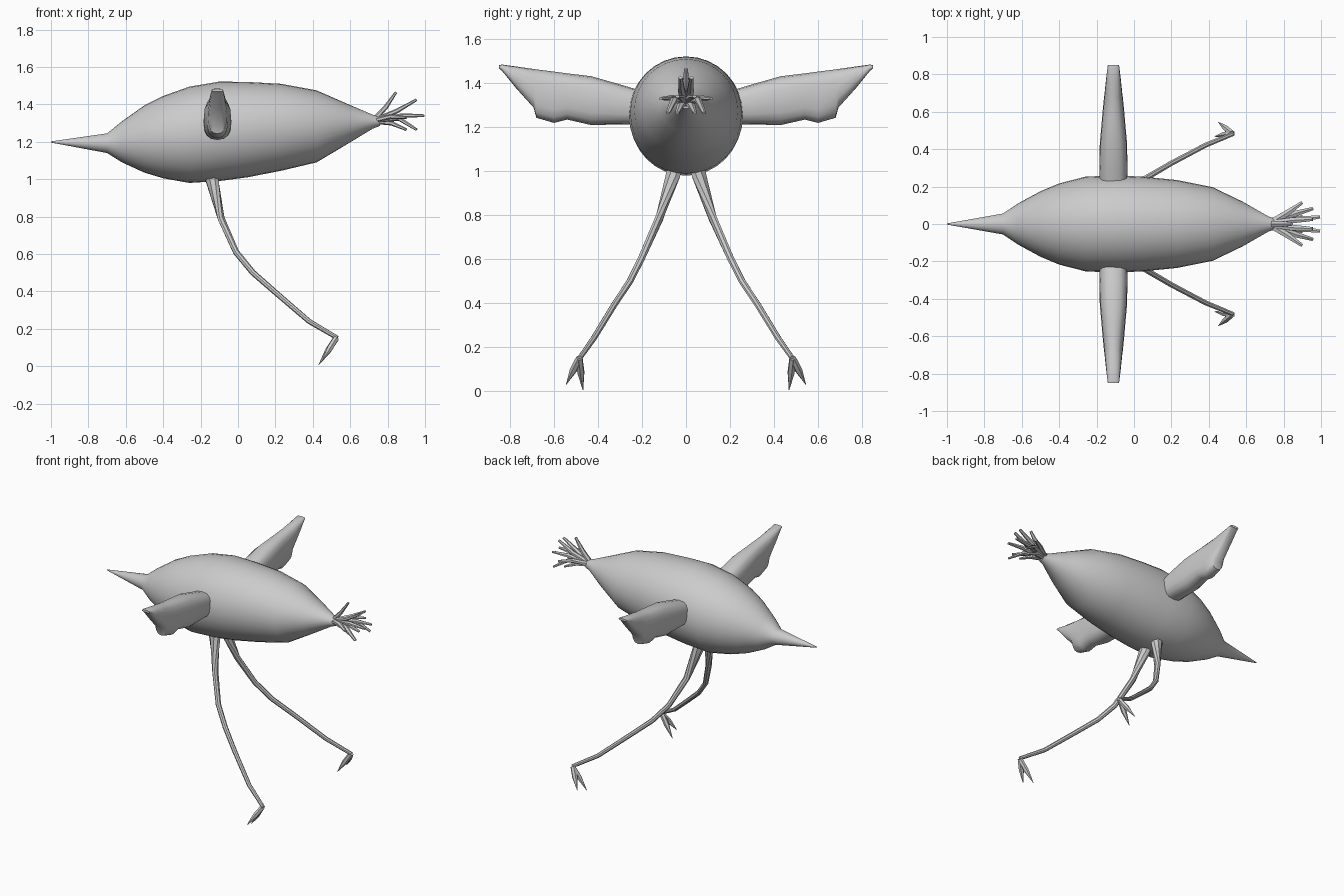
import bpy, bmesh, math
from mathutils import Vector

if "Cube" in bpy.data.objects:
    bpy.data.objects.remove(bpy.data.objects["Cube"])

grey = bpy.data.materials.new("clay_grey")
grey.diffuse_color = (0.6, 0.6, 0.6, 1)
grey.use_nodes = True
grey.node_tree.nodes["Principled BSDF"].inputs["Base Color"].default_value = grey.diffuse_color


def loft(name, sections, angle=40):
    """Skin a chain of equal-length rings and cap both ends."""
    bm = bmesh.new()
    rings = [[bm.verts.new(p) for p in s] for s in sections]
    n = len(rings[0])
    for a, b in zip(rings, rings[1:]):
        for i in range(n):
            j = (i + 1) % n
            bm.faces.new((a[i], a[j], b[j], b[i]))
    bm.faces.new(rings[0][::-1])
    bm.faces.new(rings[-1])
    bmesh.ops.recalc_face_normals(bm, faces=bm.faces)
    mesh = bpy.data.meshes.new(name)
    bm.to_mesh(mesh)
    bm.free()
    obj = bpy.data.objects.new(name, mesh)
    bpy.context.collection.objects.link(obj)
    mesh.materials.append(grey)
    bpy.ops.object.select_all(action='DESELECT')
    obj.select_set(True)
    bpy.context.view_layer.objects.active = obj
    bpy.ops.object.shade_smooth_by_angle(angle=math.radians(angle))
    return obj


def tube(name, path, radii, sides=8, flat=1.0):
    """Tapered tube along a path; flat squashes it across its upright axis."""
    pts = [Vector(p) for p in path]
    sections = []
    for i, p in enumerate(pts):
        d = (pts[min(i + 1, len(pts) - 1)] - pts[max(i - 1, 0)]).normalized()
        u = d.cross(Vector((0, 0, 1) if abs(d.z) < 0.9 else (1, 0, 0))).normalized()
        v = d.cross(u)
        ring = []
        for k in range(sides):
            t = math.tau * (k + 0.5) / sides
            ring.append(p + radii[i] * (u * math.cos(t) + v * flat * math.sin(t)))
        sections.append(ring)
    return loft(name, sections)


# Body with pointed beak: x, bottom z, top z, half width
body = [(-1, 1.196, 1.202, .003), (-.7, 1.14, 1.245, .056), (-.62, 1.09, 1.31, .11),
        (-.5, 1.035, 1.395, .175), (-.4, 1.005, 1.445, .217), (-.26, .98, 1.495, .253),
        (-.1, .99, 1.522, .26), (.05, 1.01, 1.52, .253), (.23, 1.045, 1.51, .235),
        (.42, 1.09, 1.475, .197), (.58, 1.185, 1.405, .12), (.72, 1.27, 1.345, .04),
        (.76, 1.285, 1.335, .028)]
loft("body", [[(x, hw * math.cos(math.tau * k / 32),
                (lo + hi) / 2 + (hi - lo) / 2 * math.sin(math.tau * k / 32))
               for k in range(32)] for x, lo, hi, hw in body])

# Wing stations: y, bottom z, top z, half depth
wing = [(.2, 1.215, 1.365, .073), (.3, 1.213, 1.395, .075), (.43, 1.21, 1.432, .073),
        (.54, 1.235, 1.445, .063), (.6, 1.22, 1.453, .058), (.68, 1.243, 1.463, .05),
        (.693, 1.29, 1.465, .048), (.77, 1.375, 1.476, .04), (.835, 1.455, 1.485, .032),
        (.85, 1.468, 1.483, .03)]


def wing_ring(y, lo, hi, hd, side):
    ring = []
    for k in range(16):
        c, s = math.cos(math.tau * k / 16), math.sin(math.tau * k / 16)
        px = math.copysign(abs(c) ** .75, c)
        pz = math.copysign(abs(s) ** .75, s)
        ring.append((-.11 + hd * px, side * y, (lo + hi) / 2 + (hi - lo) / 2 * pz))
    return ring


for side, label in ((1, "left"), (-1, "right")):
    loft(label + "_wing", [wing_ring(*w, side) for w in wing])

    # Long trailing leg
    leg = [(-.15, .045, 1.06), (-.135, .06, .98), (-.09, .12, .79), (-.01, .2, .61),
           (.08, .255, .5), (.2, .325, .395), (.38, .42, .24), (.53, .482, .152)]
    tube(label + "_leg", [(x, side * y, z) for x, y, z in leg],
         [.045, .035, .02, .017, .016, .015, .014, .012])

    # Two claws
    for i, tip in enumerate([(.43, .468, .005), (.45, .545, .03)]):
        base = (.525, .485, .15)
        mid = [b * .55 + t * .45 for b, t in zip(base, tip)]
        tube(f"{label}_claw_{i + 1}", [(x, side * y, z) for x, y, z in (base, mid, tip)],
             [.016, .017, .001], 6)

# Tail feathers: middle and tip points, mirrored where off centre
feathers = [((.79, 0, 1.385), (.845, 0, 1.465)), ((.85, .02, 1.365), (.955, .025, 1.425)),
            ((.82, .06, 1.335), (.9, .115, 1.33)), ((.88, .025, 1.34), (.995, .038, 1.34)),
            ((.86, .055, 1.325), (.955, .082, 1.265)), ((.82, .025, 1.3), (.9, .04, 1.265))]
for i, (mid, tip) in enumerate(feathers):
    for side in ((1, -1) if tip[1] else (1,)):
        path = [(.72, 0, 1.31), (mid[0], side * mid[1], mid[2]), (tip[0], side * tip[1], tip[2])]
        tube(f"tail_feather_{i + 1}_{'left' if side > 0 else 'right'}", path,
             [.02, .018, .01], 6, .7)
